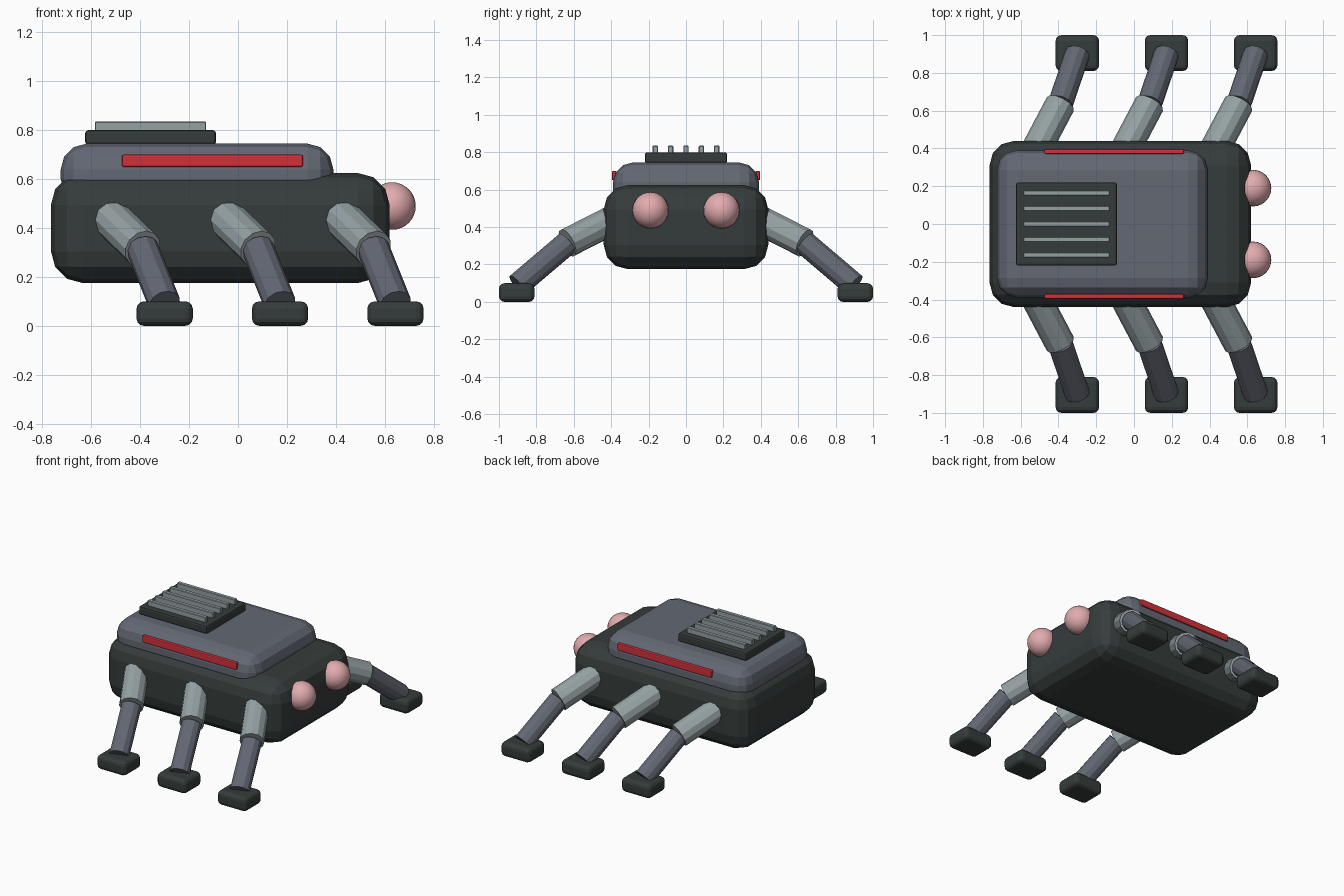
import bpy
from mathutils import Vector

if "Cube" in bpy.data.objects:
    bpy.data.objects.remove(bpy.data.objects["Cube"])


def material(name, rgb):
    m = bpy.data.materials.new(name)
    m.diffuse_color = (*rgb, 1)
    m.use_nodes = True
    m.node_tree.nodes["Principled BSDF"].inputs["Base Color"].default_value = m.diffuse_color
    return m


DARK = material("dark_green_grey", (0.036, 0.046, 0.044))
SLATE = material("slate_grey", (0.125, 0.138, 0.172))
LIGHT = material("light_grey", (0.30, 0.355, 0.365))
RED = material("red", (0.65, 0.03, 0.042))
PINK = material("pink", (0.76, 0.41, 0.425))


def finish(name, mat):
    ob = bpy.context.object
    ob.name = name
    ob.data.materials.append(mat)
    return ob


def box(name, lo, hi, mat, bevel=0.0, segments=1):
    lo, hi = Vector(lo), Vector(hi)
    bpy.ops.mesh.primitive_cube_add(size=1, location=(lo + hi) / 2)
    ob = finish(name, mat)
    ob.scale = hi - lo
    bpy.ops.object.transform_apply(location=False, rotation=False, scale=True)
    if bevel:
        mod = ob.modifiers.new("rounded_edges", "BEVEL")
        mod.width = bevel
        mod.segments = segments
    return ob


def tube(name, a, b, radius, mat):
    a, b = Vector(a), Vector(b)
    d = b - a
    bpy.ops.mesh.primitive_cylinder_add(
        vertices=12, radius=radius, depth=d.length, location=(a + b) / 2,
        rotation=d.to_track_quat("Z", "Y").to_euler())
    return finish(name, mat)


# Hull and raised back shell
box("body", (-0.765, -0.44, 0.175), (0.62, 0.44, 0.625), DARK, 0.13, 3)
box("back_shell", (-0.725, -0.39, 0.495), (0.39, 0.39, 0.745), SLATE, 0.105, 3)

# Vent with five slats
box("vent_base", (-0.625, -0.22, 0.74), (-0.09, 0.22, 0.80), DARK, 0.012, 2)
for i in range(-2, 3):
    y = i * 0.082
    box("vent_slat", (-0.585, y - 0.014, 0.79), (-0.13, y + 0.014, 0.835), LIGHT, 0.003)

for side in (-1, 1):
    # Side light strip
    ys = sorted((side * 0.37, side * 0.396))
    box("side_strip", (-0.475, ys[0], 0.65), (0.265, ys[1], 0.70), RED, 0.007, 2)

    # Eye
    bpy.ops.mesh.primitive_uv_sphere_add(
        segments=24, ring_count=16, radius=0.097, location=(0.63, side * 0.19, 0.49))
    finish("eye", PINK)
    bpy.ops.object.shade_smooth_by_angle()

    # Three legs, each with upper and lower limb and a foot
    for x in (-0.30, 0.172, 0.644):
        hip = (x - 0.23, side * 0.37, 0.45)
        knee = (x - 0.09, side * 0.635, 0.315)
        ankle = (x, side * 0.90, 0.09)
        tube("upper_leg", hip, knee, 0.08, LIGHT)
        tube("lower_leg", knee, ankle, 0.066, SLATE)
        ys = sorted((side * 0.81, side))
        box("foot", (x - 0.115, ys[0], 0), (x + 0.115, ys[1], 0.10), DARK, 0.03, 3)
